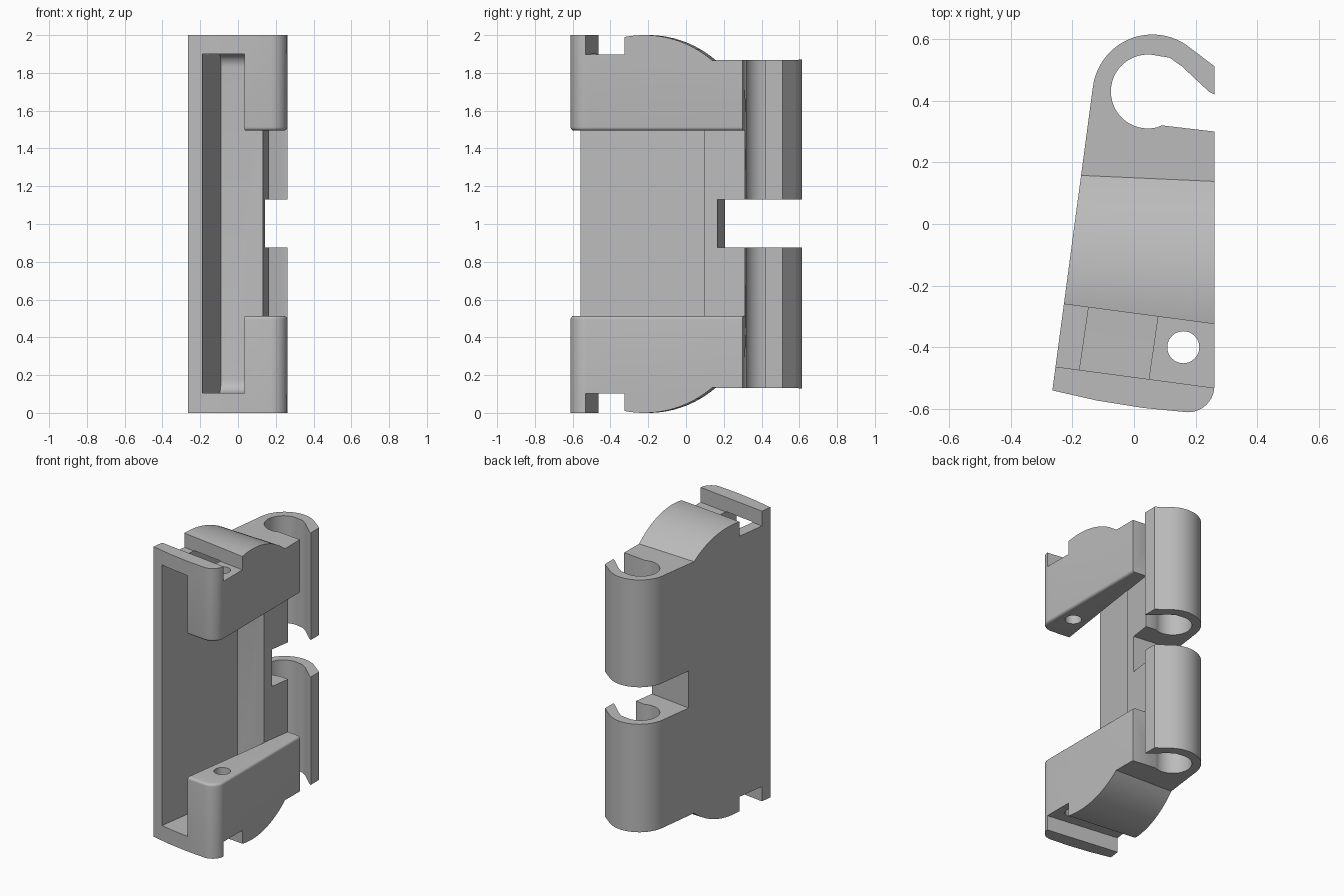
import bpy, bmesh
from math import cos, sin, radians, sqrt

cube = bpy.data.objects.get("Cube")
if cube:
    bpy.data.objects.remove(cube)

CAP_LOW, CAP_HIGH = 0.513, 1.495     # inner ends of the two side caps
HOLE = (0.16, -0.40, 0.052)          # pin hole x, y, radius


def loft(name, ring_a, ring_b):
    """Closed solid between two matching rings."""
    bm = bmesh.new()
    a = [bm.verts.new(p) for p in ring_a]
    b = [bm.verts.new(p) for p in ring_b]
    bm.faces.new(a)
    bm.faces.new(b[::-1])
    for i in range(len(a)):
        j = (i + 1) % len(a)
        bm.faces.new((a[j], a[i], b[i], b[j]))
    bmesh.ops.recalc_face_normals(bm, faces=bm.faces[:])
    mesh = bpy.data.meshes.new(name)
    bm.to_mesh(mesh)
    bm.free()
    obj = bpy.data.objects.new(name, mesh)
    bpy.context.collection.objects.link(obj)
    return obj


def upright(name, pts, z0, z1):
    return loft(name, [(x, y, z0) for x, y in pts], [(x, y, z1) for x, y in pts])


def sideways(name, pts, a0, a1, skew, lean=0.0, flip=False):
    """Prism across x from a (y, z) profile, skewed in plan."""
    def ring(a):
        return [(a + lean * (y - skew * a), y - skew * a, 2 - z if flip else z)
                for y, z in pts]
    return loft(name, ring(a0), ring(a1))


def arc(cx, cy, r, start, end, n):
    angles = [radians(start + (end - start) * i / n) for i in range(n + 1)]
    return [(cx + r * cos(t), cy + r * sin(t)) for t in angles]


def cut(obj, cutter):
    mod = obj.modifiers.new("cut", 'BOOLEAN')
    mod.operation, mod.solver, mod.object = 'DIFFERENCE', 'EXACT', cutter
    bpy.context.view_layer.objects.active = obj
    bpy.ops.object.modifier_apply(modifier=mod.name)
    bpy.data.objects.remove(cutter)


# Body: tapered plan with an open hook at the back
outline = [(-0.265, -0.54), (-0.12, -0.573), (0.03, -0.597)]
outline += arc(0.175, -0.525, 0.086, 270, 360, 10)
outline += [(0.261, 0.30), (0.09, 0.32)]
outline += arc(0.045, 0.43, 0.12, 285, 75, 28)
outline += [(0.115, 0.54), (0.155, 0.512), (0.245, 0.428), (0.261, 0.42), (0.261, 0.512)]
outline += arc(0.06, 0.42, 0.195, 50, 172, 22)
body = upright("clip_body", outline, 0, 2)

# Deep pocket open at the front, rounded where it meets the back
corner = arc(0.04, 1.831, 0.07, 90, 0, 8)
profile = [(-1, 1.901)] + corner + [(y, 2.005 - z) for y, z in corner[::-1]] + [(-1, 0.104)]
cut(body, sideways("pocket_cutter", profile, -0.108, 0.121, 0.13, 0.145))

# Open side between the two caps
side = [(-0.026, -1), (0.164, 0.314), (0.5, 0.275), (0.5, -1)]
cut(body, upright("side_cutter", side, CAP_LOW, CAP_HIGH))

# Slot dividing the hook
slot = [(0.185, 0.875), (1, 0.875), (1, 1.13), (0.185, 1.13)]
cut(body, sideways("slot_cutter", slot, -0.5, 0.5, 0.13))

# Humped ends and front grooves, top and bottom
R = 0.553
ys = [-0.40 + 0.55 * i / 20 for i in range(21)]
hump = [(y, 2 - R + sqrt(R * R - (y + 0.21) ** 2)) for y in ys]
hump += [(1, 1.872), (1, 2.3), (-0.40, 2.3)]
groove = [(-0.497, 1.898), (-0.29, 1.898), (-0.29, 2.3), (-0.497, 2.3)]
for flip in (False, True):
    cut(body, sideways("groove_cutter", groove, -0.5, 0.5, 0.133, flip=flip))
    cut(body, sideways("hump_cutter", hump, -0.5, 0.5, 0.045, flip=flip))

# Pin hole through both caps
cut(body, upright("hole_cutter", arc(*HOLE, 0, 348.75, 31), -0.5, 2.5))

# Rounded rims on the outer edge of the caps
bm = bmesh.new()
bm.from_mesh(body.data)
bmesh.ops.remove_doubles(bm, verts=bm.verts[:], dist=0.0002)
rim = []
for e in bm.edges:
    mid = (e.verts[0].co + e.verts[1].co) / 2
    level = all(min(abs(v.co.z - CAP_LOW), abs(v.co.z - CAP_HIGH)) < 0.001 for v in e.verts)
    outer = mid.x > 0.255 or mid.y < -0.5
    if level and outer and len(e.link_faces) == 2 and e.calc_face_angle(0) > 0.8:
        rim.append(e)
bmesh.ops.bevel(bm, geom=rim, offset=0.03, segments=5, profile=0.5,
                affect='EDGES', clamp_overlap=True)
bm.to_mesh(body.data)
bm.free()

# Single grey plastic
mat = bpy.data.materials.new("grey_plastic")
mat.use_nodes = True
grey = (0.5, 0.5, 0.5, 1)
mat.diffuse_color = grey
mat.node_tree.nodes["Principled BSDF"].inputs["Base Color"].default_value = grey
body.data.materials.clear()
body.data.materials.append(mat)
for poly in body.data.polygons:
    poly.material_index = 0

bpy.ops.object.select_all(action='DESELECT')
body.select_set(True)
bpy.context.view_layer.objects.active = body
bpy.ops.object.shade_smooth_by_angle(angle=radians(30))
